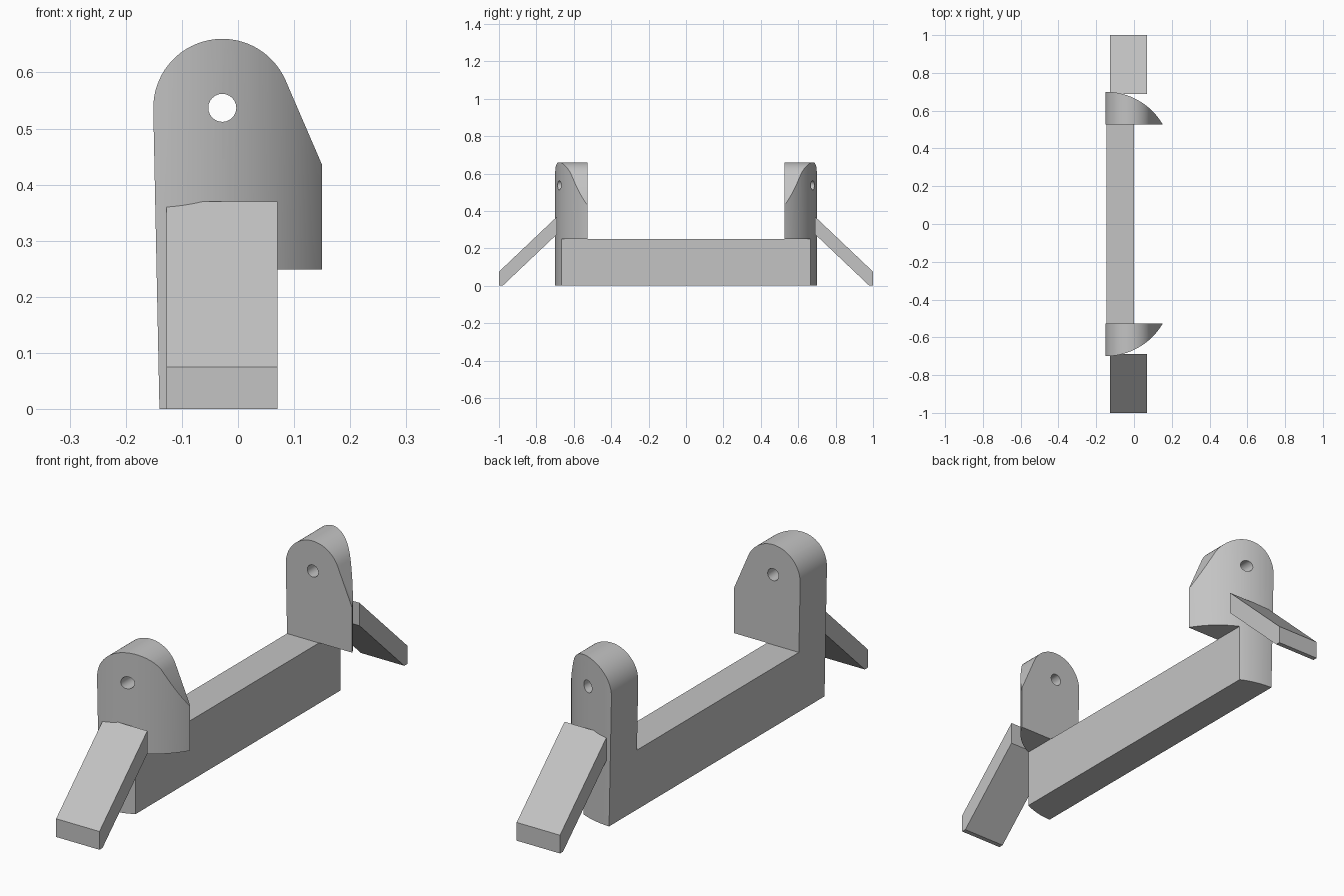
import bpy, bmesh, math
from mathutils import Vector

if "Cube" in bpy.data.objects:
    bpy.data.objects.remove(bpy.data.objects["Cube"])

grey = bpy.data.materials.new("light grey")
grey.diffuse_color = (0.55, 0.55, 0.55, 1)
grey.use_nodes = True
grey.node_tree.nodes["Principled BSDF"].inputs["Base Color"].default_value = grey.diffuse_color


def prism(name, points, to3d, direction):
    """Extrude a closed 2D outline along a direction."""
    bm = bmesh.new()
    face = bm.faces.new([bm.verts.new(to3d(a, b)) for a, b in points])
    out = bmesh.ops.extrude_face_region(bm, geom=[face])
    moved = [v for v in out["geom"] if isinstance(v, bmesh.types.BMVert)]
    bmesh.ops.translate(bm, verts=moved, vec=Vector(direction))
    bmesh.ops.recalc_face_normals(bm, faces=bm.faces)
    mesh = bpy.data.meshes.new(name)
    bm.to_mesh(mesh)
    bm.free()
    mesh.materials.append(grey)
    obj = bpy.data.objects.new(name, mesh)
    bpy.context.collection.objects.link(obj)
    return obj


def arc(cx, cy, r, start, end, steps):
    angles = [math.radians(start + (end - start) * i / steps) for i in range(steps + 1)]
    return [(cx + r * math.cos(a), cy + r * math.sin(a)) for a in angles]


def cut(target, cutter, operation):
    mod = target.modifiers.new("cut", "BOOLEAN")
    mod.object, mod.operation, mod.solver = cutter, operation, "EXACT"
    bpy.context.view_layer.objects.active = target
    bpy.ops.object.modifier_apply(modifier=mod.name)
    bpy.data.objects.remove(cutter)


# Bracket body: end profile run along the full length
HX, HZ = -0.028, 0.537
profile = [(-0.14, 0), (0, 0), (0, 0.249), (0.15, 0.249), (0.15, 0.435)]
profile += arc(HX, HZ, 0.123, 23.3, 181.1, 32)
body = prism("bracket_body", profile, lambda x, z: (x, -0.75, z), (0, 1.5, 0))

# Gap between the two ears
gap = [(-0.3, -0.526), (0.3, -0.526), (0.3, 0.526), (-0.3, 0.526)]
cut(body, prism("gap_cutter", gap, lambda x, y: (x, y, 0.2485), (0, 0, 1)), "DIFFERENCE")

# Rounded outer ends
end = arc(-0.15, 0.35, 0.35, 0, 90, 40)
plan = end + [(-0.2, 0.70), (-0.2, -0.70)] + [(x, -y) for x, y in reversed(end)]
cut(body, prism("plan_cutter", plan, lambda x, y: (x, y, -0.1), (0, 0, 1)), "INTERSECT")

# Pin hole through both ears
hole = arc(HX, HZ, 0.025, 0, 345, 23)
cut(body, prism("hole_cutter", hole, lambda x, z: (x, -0.9, z), (0, 1.8, 0)), "DIFFERENCE")

bpy.ops.object.select_all(action="DESELECT")
body.select_set(True)
bpy.context.view_layer.objects.active = body
bpy.ops.object.shade_smooth_by_angle(angle=math.radians(25))

# Sloping feet at both ends
foot = [(1, 0), (1, 0.075), (0.689, 0.37), (0.689, 0.276), (0.98, 0)]
for name, side in (("front_foot", -1), ("back_foot", 1)):
    prism(name, foot, lambda y, z: (-0.127, side * y, z), (0.197, 0, 0))
